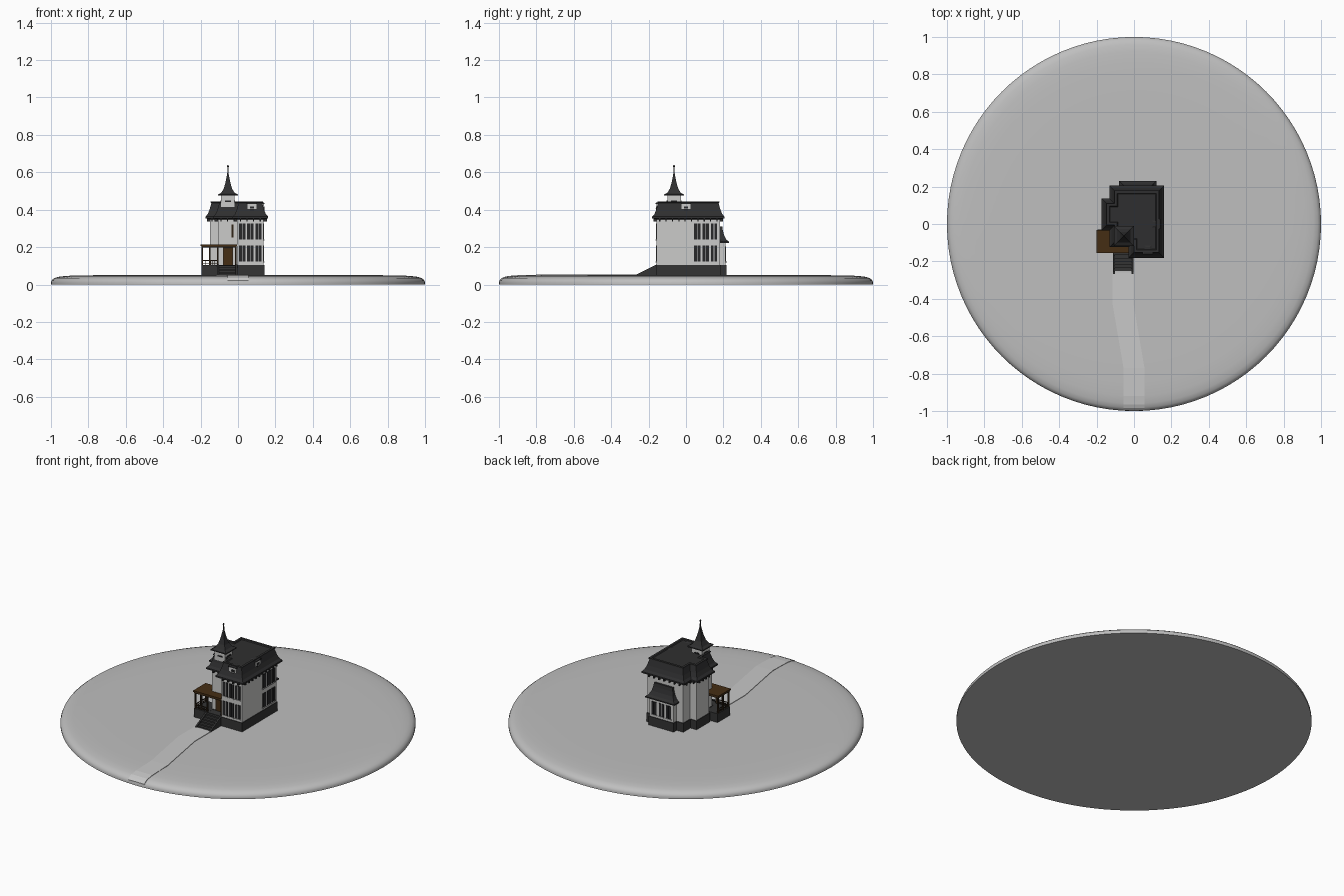
import bpy, bmesh, math

if "Cube" in bpy.data.objects:
    bpy.data.objects.remove(bpy.data.objects["Cube"])


def mat(name, r, g, b):
    m = bpy.data.materials.new(name)
    m.diffuse_color = (r, g, b, 1)
    m.use_nodes = True
    m.node_tree.nodes["Principled BSDF"].inputs["Base Color"].default_value = m.diffuse_color
    return m


GROUND = mat("ground grey", 0.52, 0.52, 0.52)
PATH = mat("path grey", 0.58, 0.58, 0.58)
WALL = mat("wall light grey", 0.60, 0.60, 0.59)
ROOF = mat("roof charcoal", 0.028, 0.028, 0.029)
STONE = mat("foundation charcoal", 0.034, 0.034, 0.034)
GLASS = mat("window dark", 0.02, 0.02, 0.022)
WOOD = mat("porch brown", 0.06, 0.027, 0.007)
DARKWOOD = mat("post dark brown", 0.03, 0.017, 0.008)


def loft(name, rings, m, smooth=False):
    """Skin a stack of closed rings and cap both ends."""
    bm = bmesh.new()
    vs = [[bm.verts.new(p) for p in r] for r in rings]
    n = len(rings[0])
    for a, b in zip(vs, vs[1:]):
        for i in range(n):
            j = (i + 1) % n
            bm.faces.new((a[i], a[j], b[j], b[i]))
    bm.faces.new(vs[0][::-1])
    bm.faces.new(vs[-1])
    bmesh.ops.recalc_face_normals(bm, faces=bm.faces)
    me = bpy.data.meshes.new(name)
    bm.to_mesh(me)
    bm.free()
    me.materials.append(m)
    ob = bpy.data.objects.new(name, me)
    bpy.context.collection.objects.link(ob)
    if smooth:
        me.shade_smooth()
        me.set_sharp_from_angle(angle=math.radians(40))
    return ob


def rect(x0, x1, y0, y1):
    return [(x1, y0), (x1, y1), (x0, y1), (x0, y0)]


def box(name, x0, x1, y0, y1, z0, z1, m):
    return loft(name, [[(x, y, z) for x, y in rect(x0, x1, y0, y1)] for z in (z0, z1)], m)


def edge_normals(poly):
    out = []
    for (ax, ay), (bx, by) in zip(poly, poly[1:] + poly[:1]):
        l = math.hypot(bx - ax, by - ay)
        out.append(((by - ay) / l, (ax - bx) / l))
    return out


def stack(name, poly, profile, m):
    """Right-angled outline pushed in or out by (offset, z) steps."""
    ns = edge_normals(poly)
    rings = []
    for d, z in profile:
        rings.append([(x + d * (ns[i - 1][0] + ns[i][0]), y + d * (ns[i - 1][1] + ns[i][1]), z)
                      for i, (x, y) in enumerate(poly)])
    return loft(name, rings, m)


def plate(name, side, at, u0, u1, z0, z1, m, t=0.003):
    """Thin plate on a wall facing front, back, right or left."""
    s = 1 if side in ("back", "right") else -1
    a, b = sorted((at - s * 0.002, at + s * t))
    if side in ("front", "back"):
        return box(name, u0, u1, a, b, z0, z1, m)
    return box(name, a, b, u0, u1, z0, z1, m)


def window(side, at, u, z, w, h):
    """Two tall dark sashes with a sill."""
    for s in (-1, 1):
        c = u + s * w * 0.27
        plate("window_pane", side, at, c - w * 0.22, c + w * 0.22, z, z + h, GLASS)
    plate("window_sill", side, at, u - w * 0.55, u + w * 0.55, z - 0.005, z, WALL, 0.006)


# round ground with rolled edge
prof = [(1.0, 0), (1.0, 0.012), (0.995, 0.024), (0.982, 0.034), (0.96, 0.041),
        (0.92, 0.046), (0.85, 0.049), (0.7, 0.05)]
loft("ground", [[(r * math.cos(k * math.tau / 96), r * math.sin(k * math.tau / 96), z)
                 for k in range(96)] for r, z in prof], GROUND, True)

# winding path
line = [(-0.06, -0.26, 0.053), (-0.06, -0.42, 0.053), (0, -0.77, 0.053), (0, -0.92, 0.049),
        (0, -0.965, 0.043), (0, -0.985, 0.035), (0, -0.998, 0.022)]
loft("path", [[(x - 0.056, y, 0.001), (x + 0.056, y, 0.001), (x + 0.056, y, z), (x - 0.056, y, z)]
              for x, y, z in line], PATH)

# house body
plan = [(0.137, -0.157), (0.137, 0.182), (-0.108, 0.182), (-0.108, 0.113), (-0.15, 0.113),
        (-0.15, -0.01), (-0.108, -0.01), (-0.108, -0.1), (-0.005, -0.1), (-0.005, -0.157)]
stack("foundation", plan, [(0.004, 0.01), (0.004, 0.105)], STONE)
stack("walls", plan, [(0, 0.1), (0, 0.36)], WALL)
stack("mansard_roof", plan, [(0, 0.348), (0.024, 0.354), (0.024, 0.363), (0.012, 0.376), (0.002, 0.40),
                             (-0.008, 0.436), (-0.004, 0.438), (-0.004, 0.445), (-0.018, 0.445),
                             (-0.022, 0.44)], ROOF)

# brackets under the eaves
for (ax, ay), (bx, by), (nx, ny) in zip(plan, plan[1:] + plan[:1], edge_normals(plan)):
    count = max(2, round(math.hypot(bx - ax, by - ay) / 0.035))
    for k in range(count):
        f = (k + 0.5) / count
        x, y = ax + (bx - ax) * f + nx * 0.008, ay + (by - ay) * f + ny * 0.008
        hx, hy = (0.009, 0.003) if abs(nx) > 0.5 else (0.003, 0.009)
        box("eave_bracket", x - hx, x + hx, y - hy, y + hy, 0.337, 0.355, ROOF)

# back bay with flared roof
bay = rect(-0.062, 0.102, 0.12, 0.212)
stack("bay_foundation", bay, [(0.004, 0.01), (0.004, 0.105)], STONE)
stack("bay_walls", bay, [(0, 0.1), (0, 0.23)], WALL)
stack("bay_roof", bay, [(0.018, 0.222), (0.018, 0.229), (0.004, 0.24), (-0.008, 0.262),
                        (-0.015, 0.288), (-0.018, 0.31)], ROOF)

# windows on the front, right side and back bay
for z in (0.122, 0.24):
    for k in range(3):
        window("front", -0.157, 0.023 + k * 0.043, z, 0.034, 0.086)
        window("right", 0.137, 0.06 + k * 0.045, z, 0.034, 0.086)
for k in range(3):
    window("back", 0.212, -0.03 + k * 0.05, 0.122, 0.034, 0.08)
plate("stair_window", "front", -0.1, -0.035, -0.024, 0.25, 0.322, DARKWOOD)

# front door
plate("door_frame", "front", -0.1, -0.081, -0.026, 0.105, 0.2, DARKWOOD, 0.004)
plate("door", "front", -0.1, -0.074, -0.033, 0.105, 0.193, WOOD, 0.007)

# roof dormers
for side in ("front", "right"):
    if side == "front":
        fp, at, u = rect(0.05, 0.098, -0.158, -0.11), -0.158, 0.074
    else:
        fp, at, u = rect(0.09, 0.138, -0.024, 0.024), 0.138, 0.0
    stack("dormer", fp, [(0, 0.382), (0, 0.43)], WALL)
    stack("dormer_cap", fp, [(0.004, 0.43), (0.004, 0.436), (-0.012, 0.443)], ROOF)
    plate("dormer_window", side, at, u - 0.011, u + 0.011, 0.392, 0.418, GLASS)
    plate("dormer_bar", side, at, u - 0.011, u + 0.011, 0.403, 0.406, WALL, 0.005)

# turret with concave spire
cx, cy = -0.054, -0.064
turret = rect(cx - 0.036, cx + 0.036, cy - 0.036, cy + 0.036)
stack("turret_walls", turret, [(0, 0.415), (0, 0.478)], WALL)
for side, at, u in (("front", cy - 0.036, cx), ("back", cy + 0.036, cx),
                    ("right", cx + 0.036, cy), ("left", cx - 0.036, cy)):
    plate("turret_window", side, at, u - 0.016, u + 0.016, 0.442, 0.449, GLASS)
spire = [(0.053, 0.475), (0.053, 0.481), (0.036, 0.49), (0.022, 0.513), (0.013, 0.545),
         (0.007, 0.575), (0.003, 0.598), (0.002, 0.638)]
loft("spire", [[(cx + r * sx, cy + r * sy, z) for sx, sy in ((1, -1), (1, 1), (-1, 1), (-1, -1))]
               for r, z in spire], ROOF)
ball = [(0.001, 0.626), (0.0045, 0.629), (0.0055, 0.632), (0.0045, 0.635), (0.001, 0.638)]
loft("finial", [[(cx + r * math.cos(k * math.tau / 8), cy + r * math.sin(k * math.tau / 8), z)
                 for k in range(8)] for r, z in ball], ROOF, True)

# porch base, roof and posts
box("porch_base_side", -0.196, -0.10, -0.152, -0.03, 0.045, 0.104, STONE)
box("porch_base_front", -0.11, 0.0, -0.152, -0.09, 0.045, 0.1035, STONE)
porch = [(-0.006, -0.155), (-0.006, -0.098), (-0.106, -0.098), (-0.106, -0.032), (-0.2, -0.032), (-0.2, -0.155)]
stack("porch_roof", porch, [(0, 0.205), (0, 0.214)], WOOD)
stack("porch_beam", porch, [(-0.004, 0.198), (-0.004, 0.206)], DARKWOOD)
posts = [(-0.191, -0.146), (-0.15, -0.146), (-0.108, -0.146), (-0.012, -0.146), (-0.191, -0.09), (-0.191, -0.04)]
for x, y in posts:
    box("porch_post", x - 0.004, x + 0.004, y - 0.004, y + 0.004, 0.1, 0.206, DARKWOOD)

# porch railing
for z in (0.112, 0.126):
    box("rail_front", -0.191, -0.108, -0.148, -0.144, z, z + 0.004, DARKWOOD)
    box("rail_side", -0.193, -0.189, -0.146, -0.04, z, z + 0.004, DARKWOOD)
for k in range(1, 9):
    x, y = -0.191 + k * 0.0092, -0.146 + k * 0.0117
    box("baluster_front", x - 0.001, x + 0.001, -0.147, -0.145, 0.104, 0.128, DARKWOOD)
    box("baluster_side", -0.192, -0.19, y - 0.001, y + 0.001, 0.104, 0.128, DARKWOOD)

# entrance steps between sloping cheeks
for k in range(6):
    box("step", -0.102, -0.013, -0.252 + k * 0.017, -0.14, 0.045, 0.058 + k * 0.0085, STONE)
for x in (-0.112, -0.013):
    loft("step_cheek", [[(u, -0.15, 0.045), (u, -0.15, 0.106), (u, -0.16, 0.106), (u, -0.266, 0.053),
                         (u, -0.266, 0.045)] for u in (x, x + 0.01)], STONE)
